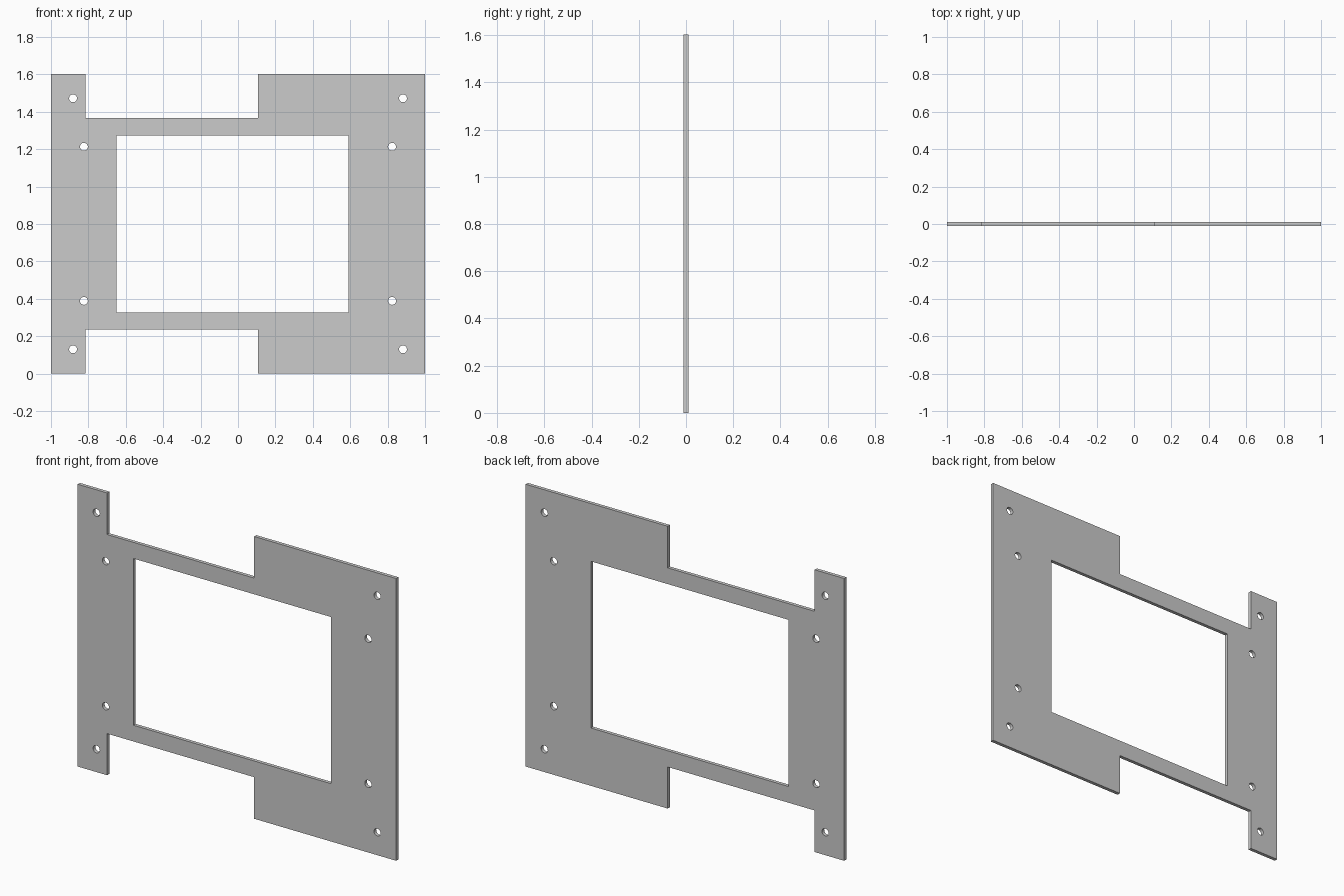
import bpy, bmesh
from math import cos, sin, pi, radians

if "Cube" in bpy.data.objects:
    bpy.data.objects.remove(bpy.data.objects["Cube"])

HEIGHT = 1.602
MID = HEIGHT / 2
THICK = 0.02

curve = bpy.data.curves.new("mounting_plate", 'CURVE')
curve.dimensions = '2D'
curve.fill_mode = 'BOTH'
curve.extrude = THICK / 2


def loop(points):
    s = curve.splines.new('POLY')
    s.points.add(len(points) - 1)
    for p, (x, z) in zip(s.points, points):
        p.co = (x, z, 0, 1)
    s.use_cyclic_u = True


def hole(x, z, r=0.021, n=32):
    loop([(x + r * cos(2 * pi * i / n), z + r * sin(2 * pi * i / n)) for i in range(n)])


# Outer outline: upper half mirrored about the middle height
upper = [(-1, HEIGHT), (-0.815, HEIGHT), (-0.815, 1.366),
         (0.108, 1.366), (0.108, HEIGHT), (1, HEIGHT)]
loop(upper + [(x, HEIGHT - z) for x, z in reversed(upper)])

# Rectangular window
w = 0.473
loop([(-0.65, MID - w), (0.59, MID - w), (0.59, MID + w), (-0.65, MID + w)])

# Screw holes, mirrored in both directions
for x, dz in ((0.882, 0.671), (0.824, 0.412)):
    for sx in (-1, 1):
        for sz in (-1, 1):
            hole(sx * x, MID + sz * dz)

plate = bpy.data.objects.new("mounting_plate", curve)
bpy.context.collection.objects.link(plate)
plate.rotation_euler = (radians(90), 0, 0)

# Turn into a clean closed mesh
bpy.context.view_layer.objects.active = plate
plate.select_set(True)
bpy.ops.object.convert(target='MESH')
plate = bpy.context.object
bpy.ops.object.transform_apply(location=False, rotation=True, scale=False)
bm = bmesh.new()
bm.from_mesh(plate.data)
bmesh.ops.remove_doubles(bm, verts=bm.verts, dist=0.0005)
bmesh.ops.recalc_face_normals(bm, faces=bm.faces)
bm.to_mesh(plate.data)
bm.free()
bpy.ops.object.shade_smooth_by_angle(angle=radians(30))
